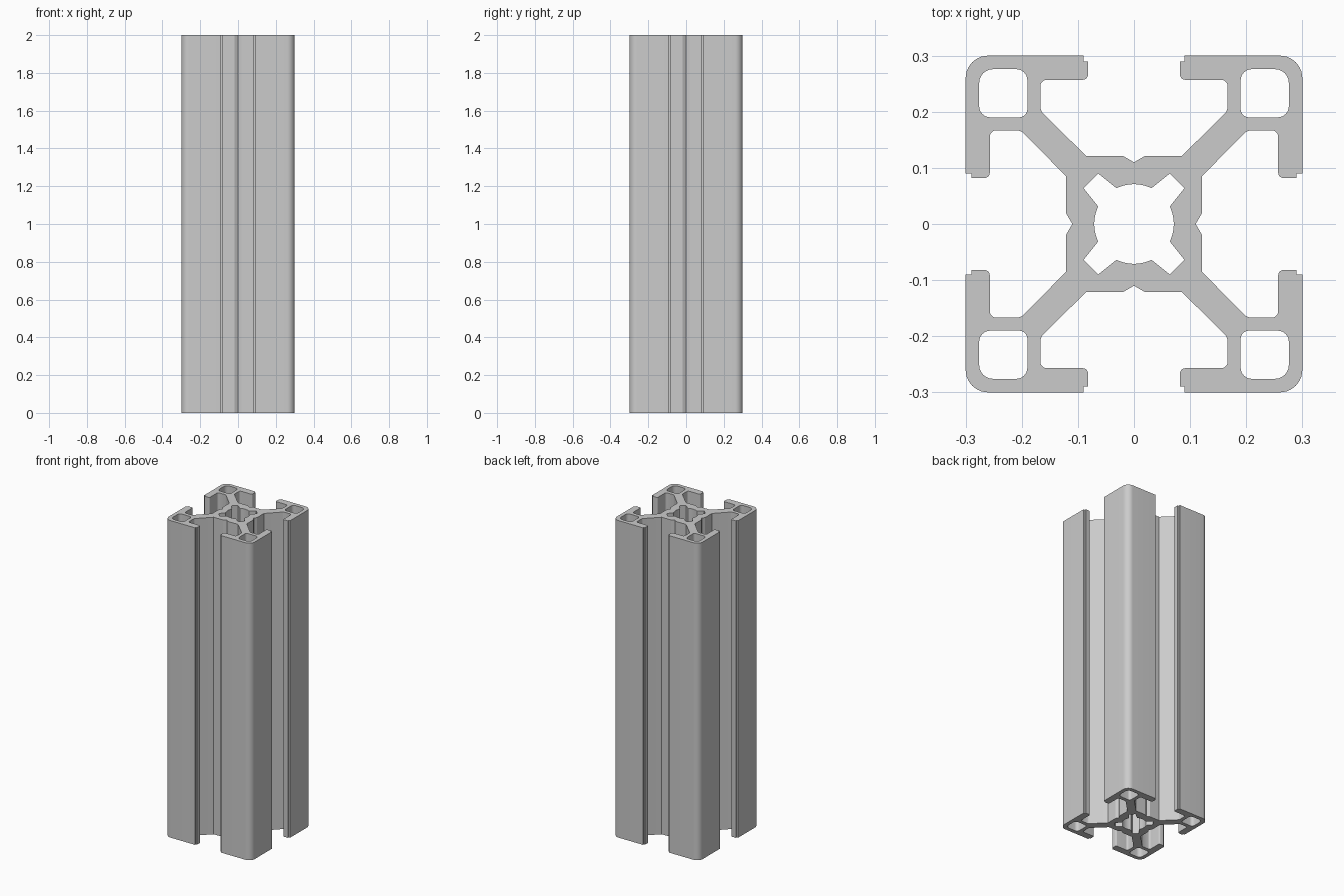
import bpy
import math

if "Cube" in bpy.data.objects:
    bpy.data.objects.remove(bpy.data.objects["Cube"])

HEIGHT = 2.0


def arc(cx, cy, r, a0, a1, n=6):
    """Points on an arc, angles in degrees."""
    return [(cx + r * math.cos(math.radians(a0 + (a1 - a0) * i / n)),
             cy + r * math.sin(math.radians(a0 + (a1 - a0) * i / n)))
            for i in range(n + 1)]


def four_fold(octant):
    """Mirror an octant about the diagonal, then turn it into a full loop."""
    quarter = octant + [(y, x) for x, y in reversed(octant)]
    loop = []
    for _ in range(4):
        loop += quarter
        quarter = [(y, -x) for x, y in quarter]
    # drop coincident neighbours
    return [p for i, p in enumerate(loop) if math.dist(p, loop[i - 1]) > 1e-5]


def add_loop(curve, pts):
    spline = curve.splines.new('POLY')
    spline.points.add(len(pts) - 1)
    for sp, (x, y) in zip(spline.points, pts):
        sp.co = (x, y, 0, 1)
    spline.use_cyclic_u = True


# Outer contour: web groove, diagonal arm, slot pocket, stepped lip, round corner
outer = [(0, 0.11), (0.019, 0.121), (0.085, 0.121), (0.161, 0.196)]
outer += [(0.165, 0.201), (0.167, 0.207)]
outer += arc(0.155, 0.245, 0.012, 0, 90)
outer += arc(0.091, 0.266, 0.009, 270, 180, 4)
outer += [(0.082, 0.29), (0.09, 0.29), (0.09, 0.30)]
outer += arc(0.26, 0.26, 0.04, 90, 45, 5)

# Centre bore: round with four square-ended diagonal notches
bore = arc(0, 0, 0.071, 90, 64, 5) + [(0.064, 0.09)]

# Rounded square hole in one corner, listed as one loop
lo, hi = 0.19, 0.276
hole = (arc(hi - 0.025, hi - 0.025, 0.025, 0, 90)
        + arc(lo + 0.02, hi - 0.02, 0.02, 90, 180)
        + arc(lo + 0.015, lo + 0.015, 0.015, 180, 270)
        + arc(hi - 0.02, lo + 0.02, 0.02, 270, 360))

# Filled profile with holes, extruded to full height
curve = bpy.data.curves.new("rail_profile", 'CURVE')
curve.dimensions = '2D'
curve.fill_mode = 'BOTH'
curve.extrude = HEIGHT / 2
add_loop(curve, four_fold(outer))
add_loop(curve, four_fold(bore))
for sx in (1, -1):
    for sy in (1, -1):
        add_loop(curve, [(x * sx, y * sy) for x, y in hole])

rail = bpy.data.objects.new("slotted_rail", curve)
bpy.context.collection.objects.link(rail)
rail.location.z = HEIGHT / 2
bpy.context.view_layer.objects.active = rail
rail.select_set(True)
bpy.ops.object.convert(target='MESH')
rail = bpy.context.object
rail.name = "slotted_rail"

# Weld caps to walls and face all surfaces outwards
bpy.ops.object.mode_set(mode='EDIT')
bpy.ops.mesh.select_all(action='SELECT')
bpy.ops.mesh.remove_doubles(threshold=0.00005)
bpy.ops.mesh.normals_make_consistent(inside=False)
bpy.ops.object.mode_set(mode='OBJECT')
bpy.ops.object.shade_smooth_by_angle(angle=math.radians(30))

# Plain aluminium grey
grey = bpy.data.materials.new("aluminium_grey")
grey.diffuse_color = (0.6, 0.6, 0.6, 1)
grey.use_nodes = True
grey.node_tree.nodes["Principled BSDF"].inputs["Base Color"].default_value = grey.diffuse_color
rail.data.materials.clear()
rail.data.materials.append(grey)
